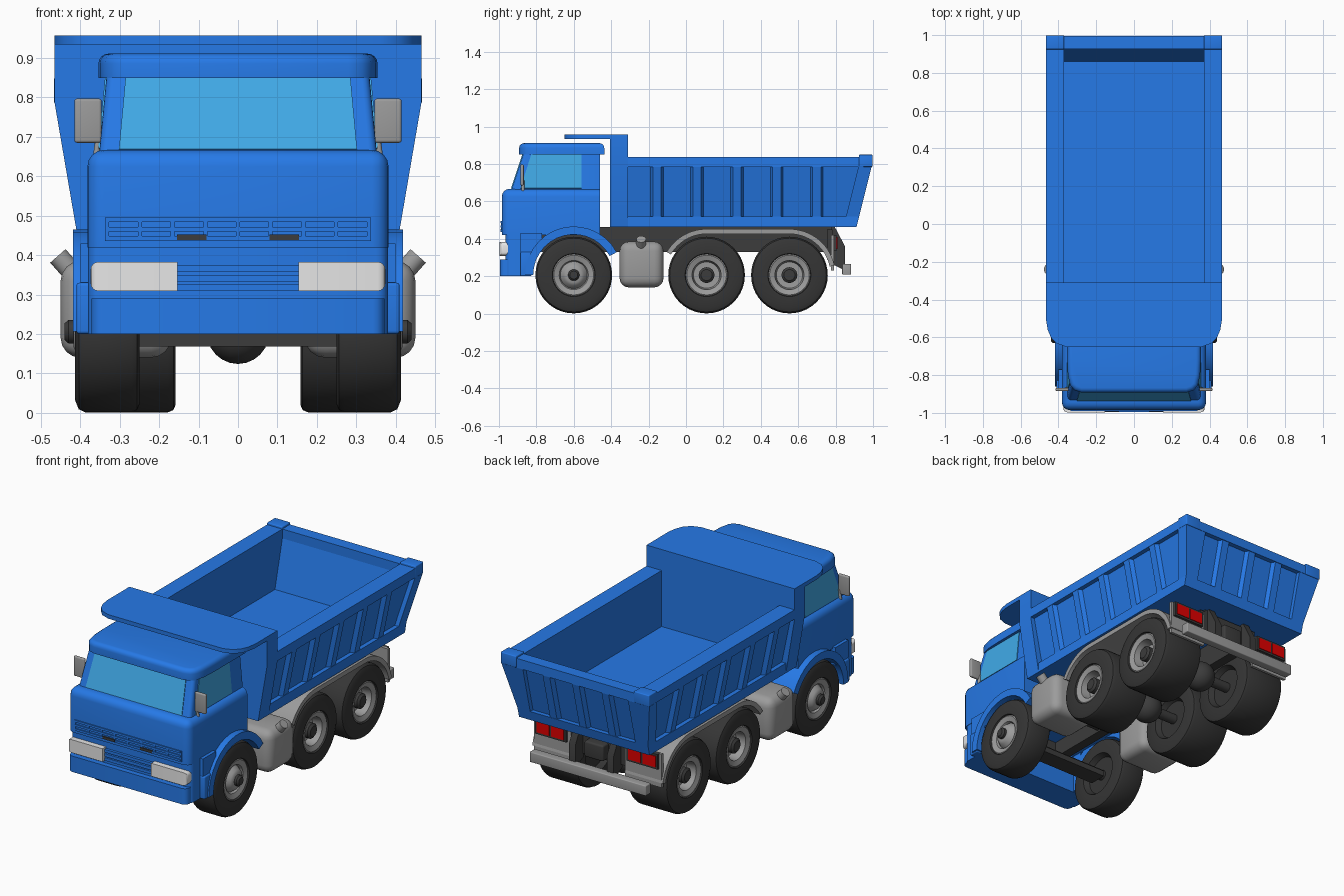
import bpy, bmesh, math
from mathutils import Vector, Matrix

if "Cube" in bpy.data.objects:
    bpy.data.objects.remove(bpy.data.objects["Cube"])


def material(name, r, g, b):
    m = bpy.data.materials.new(name)
    m.use_nodes = True
    m.diffuse_color = (r, g, b, 1)
    m.node_tree.nodes["Principled BSDF"].inputs["Base Color"].default_value = (r, g, b, 1)
    return m


BLUE = material("body blue", 0.02, 0.2, 0.83)
GLASS = material("window glass", 0.052, 0.4, 0.8)
TYRE = material("tyre rubber", 0.036, 0.036, 0.036)
DARK = material("chassis dark grey", 0.045, 0.045, 0.045)
GREY = material("metal grey", 0.33, 0.33, 0.33)
WHITE = material("headlight white", 0.93, 0.93, 0.93)
RED = material("tail light red", 0.75, 0.0, 0.0)


def finish(name, bm, mat):
    bmesh.ops.recalc_face_normals(bm, faces=bm.faces)
    for f in bm.faces:
        f.smooth = True
    for e in bm.edges:
        e.smooth = len(e.link_faces) == 2 and e.calc_face_angle(0) < 0.6
    me = bpy.data.meshes.new(name)
    bm.to_mesh(me)
    bm.free()
    me.materials.append(mat)
    ob = bpy.data.objects.new(name, me)
    bpy.context.collection.objects.link(ob)
    return ob


def hull(name, pts, mat, bevel=0, keep=lambda c: True):
    """Convex solid through the points; edges whose midpoint passes keep are rounded."""
    bm = bmesh.new()
    for p in pts:
        bm.verts.new(p)
    bmesh.ops.convex_hull(bm, input=bm.verts)
    bmesh.ops.dissolve_limit(bm, angle_limit=0.01, verts=bm.verts, edges=bm.edges)
    if bevel:
        es = [e for e in bm.edges if keep((e.verts[0].co + e.verts[1].co) / 2)]
        bmesh.ops.bevel(bm, geom=es, offset=bevel, offset_type='OFFSET', segments=4,
                        profile=0.5, affect='EDGES', clamp_overlap=True)
    return finish(name, bm, mat)


def box(name, x, y, z, mat, bevel=0, keep=lambda c: True):
    return hull(name, [(a, b, c) for a in x for b in y for c in z], mat, bevel, keep)


def front_corner(c):
    """Picks the upright edges at the outer front corners."""
    return abs(c.x) > 0.3 and c.y < -0.96


def prism_x(name, pts, x0, x1, mat):
    """Extrudes a (y, z) outline across x."""
    bm = bmesh.new()
    f = bm.faces.new([bm.verts.new((x0, y, z)) for y, z in pts])
    new = bmesh.ops.extrude_face_region(bm, geom=[f])["geom"]
    bmesh.ops.translate(bm, vec=(x1 - x0, 0, 0),
                        verts=[v for v in new if isinstance(v, bmesh.types.BMVert)])
    return finish(name, bm, mat)


def lathe(name, profile, s, y, z, mat):
    """Spins an (x, radius) profile round an axle line."""
    bm = bmesh.new()
    vs = [bm.verts.new((s * x, y, z + r)) for x, r in profile]
    es = [bm.edges.new(p) for p in zip(vs, vs[1:])]
    bmesh.ops.spin(bm, geom=vs + es, cent=(0, y, z), axis=(1, 0, 0),
                   angle=math.tau, steps=40, use_duplicate=False)
    bmesh.ops.remove_doubles(bm, verts=bm.verts, dist=0.0002)
    return finish(name, bm, mat)


def rod(name, a, b, r, mat):
    a, b = Vector(a), Vector(b)
    bm = bmesh.new()
    rot = (b - a).to_track_quat('Z', 'Y').to_matrix().to_4x4()
    bmesh.ops.create_cone(bm, cap_ends=True, segments=20, radius1=r, radius2=r,
                          depth=(b - a).length, matrix=Matrix.Translation((a + b) / 2) @ rot)
    return finish(name, bm, mat)


def arc(cy, r, a0, a1, n=14):
    angles = [math.radians(a0 + (a1 - a0) * i / n) for i in range(n + 1)]
    return [(cy + r * math.cos(a), AXLE_Z + r * math.sin(a)) for a in angles]


def plate(name, pts, mat, t=0.003):
    """Thin sheet centred on a flat quad."""
    p = [Vector(q) for q in pts]
    n = (p[1] - p[0]).cross(p[2] - p[0]).normalized() * t
    return hull(name, [q + n for q in p] + [q - n for q in p], mat)


AXLE_Z, FRONT_Y, REAR_YS = 0.206, -0.6, (0.11, 0.553)
SILL, PANEL, RAIL, TOP = 0.464, 0.52, 0.785, 0.838

# Cab
box("cab_lower", (-0.382, 0.382), (-0.985, -0.46), (0.42, 0.667), BLUE, 0.042,
    lambda c: c.z > 0.45 and c.y < -0.5)
hull("cab_upper", [(s * x, y, z) for s in (-1, 1) for x, y, z in
     ((0.352, -0.935, 0.66), (0.352, -0.46, 0.66), (0.332, -0.865, 0.87), (0.332, -0.46, 0.87))],
     BLUE, 0.02, lambda c: abs(c.x) > 0.3 and c.y < -0.8)
hull("cab_roof", [(s * x, y, z) for s in (-1, 1) for z in (0.85, 0.911) for x, y in
     ((0.354, -0.437), (0.354, -0.72), (0.35, -0.8), (0.338, -0.855), (0.315, -0.88), (0.28, -0.892))],
     BLUE, 0.025, lambda c: c.z > 0.9)


def screen_y(z):
    return -0.936 + (z - 0.66) / 3


plate("windscreen", [(x, screen_y(z), z) for x, z in
                     ((-0.302, 0.668), (0.302, 0.668), (0.285, 0.853), (-0.285, 0.853))], GLASS)

# Cab front: lower panel, bumper, grilles
box("front_panel", (-0.38, 0.38), (-0.965, -0.83), (0.2, 0.43), BLUE, 0.03, front_corner)
box("front_bumper", (-0.372, 0.372), (-0.995, -0.87), (0.2, 0.29), BLUE, 0.03, front_corner)
box("front_axle_beam", (-0.25, 0.25), (-0.65, -0.55), (0.168, 0.2), DARK)
for z in (0.31, 0.333, 0.357):
    box("lower_grille_slat", (-0.155, 0.155), (-0.98, -0.96), (z, z + 0.017), BLUE)
for z in (0.436, 0.46, 0.484):
    box("grille_slat", (-0.33, 0.33), (-0.991, -0.98), (z, z + 0.012), BLUE)
for i in range(-4, 5):
    box("grille_divider", (i * 0.083 - 0.005, i * 0.083 + 0.005), (-0.989, -0.98), (0.436, 0.496), BLUE)
for s in (-1, 1):
    box("grille_vent", (s * 0.08, s * 0.155), (-0.993, -0.986), (0.438, 0.452), DARK)
    box("headlight", (s * 0.153, s * 0.374), (-0.997, -0.94), (0.309, 0.383), WHITE, 0.02, front_corner)
    plate("side_window", [(s * (0.3525 - (z - 0.66) * 0.095), y, z) for y, z in
                          ((-0.885, 0.67), (-0.56, 0.67), (-0.56, 0.853), (-0.827, 0.853))], GLASS)
    # Front wheel arch and the panels ahead of it
    prism_x("front_wheel_arch", arc(FRONT_Y, 0.26, 180, 28) + arc(FRONT_Y, 0.217, 28, 180),
            s * 0.27, s * 0.418, BLUE)
    box("arch_front_panel", (s * 0.3, s * 0.41), (-0.885, -0.825), (0.2, 0.33), BLUE, 0.008)
    box("arch_upper_panel", (s * 0.27, s * 0.4), (-0.885, -0.77), (0.33, 0.43), BLUE)
    # Mirror
    box("mirror", (s * 0.346, s * 0.415), (-0.885, -0.867), (0.685, 0.797), GREY, 0.007)
    rod("mirror_arm", (s * 0.36, -0.872, 0.65), (s * 0.352, -0.872, 0.71), 0.008, GREY)

# Tipper bed: floor, headboard and canopy


def bed_half(z):
    return 0.41 + 0.055 * (min(max(z, PANEL), RAIL) - PANEL) / (RAIL - PANEL)


def tail(z):
    return 0.912 + (z - SILL) * 0.25


hull("bed_floor", [(s * 0.41, y, z) for s in (-1, 1) for z in (SILL, PANEL)
                   for y in (-0.4, tail(z))], BLUE)
hull("headboard", [(s * bed_half(z), y, z) for s in (-1, 1) for y in (-0.405, -0.31)
                   for z in (SILL, PANEL, RAIL, 0.957)], BLUE)
hull("canopy", [(s * x, y, z) for s in (-1, 1) for z in (0.934, 0.957) for x, y in
     ((0.465, -0.32), (0.465, -0.51), (0.457, -0.56), (0.44, -0.6), (0.41, -0.632), (0.36, -0.65))], BLUE)
for s in (-1, 1):
    hull("side_panel", [(s * x, y, z) for z in (PANEL, RAIL) for x in (0.37, bed_half(z) - 0.025)
                        for y in (-0.32, tail(z) - 0.03)], BLUE)
    box("side_rail", (s * 0.37, s * 0.465), (-0.32, 0.95), (RAIL, TOP), BLUE)
    box("rail_end_cap", (s * 0.37, s * 0.467), (0.925, 0.998), (RAIL, 0.85), BLUE, 0.005)
    hull("rear_corner_post", [(s * x, y, z) for z in (PANEL, RAIL) for x in (0.37, bed_half(z))
                              for y in (tail(z) - 0.07, tail(z))], BLUE)
    hull("tailgate_edge", [(s * x, y, z) for z in (PANEL, RAIL) for x in (0.33, 0.375)
                           for y in (tail(z) - 0.05, tail(z))], BLUE)
    for i in range(5):
        y = -0.155 + i * 0.2135
        hull("side_rib", [(s * (bed_half(z) - d), y + w * k, z) for z in (PANEL, RAIL)
                          for d, w in ((0.028, 0.036), (0.002, 0.022)) for k in (-1, 1)], BLUE)

# Tailgate
hull("tailgate_panel", [(x, tail(z) - d, z) for x in (-0.375, 0.375) for z in (PANEL, RAIL)
                        for d in (0.025, 0.066)], BLUE)
box("tailgate_rail", (-0.37, 0.37), (0.926, 0.994), (RAIL, TOP), BLUE)
for x in (-0.185, 0, 0.185):
    hull("tailgate_rib", [(x + w * k, tail(z) - d, z) for z in (PANEL, RAIL)
                          for d, w in ((0.028, 0.036), (0.002, 0.022)) for k in (-1, 1)], BLUE)

# Chassis and axles
for s in (-1, 1):
    box("chassis_rail", (s * 0.1, s * 0.155), (-0.9, 0.78), (0.33, 0.464), DARK)
for y in (-0.8, -0.4, -0.1, 0.33):
    box("cross_member", (-0.12, 0.12), (y - 0.025, y + 0.025), (0.34, 0.44), DARK)
for y in (FRONT_Y,) + REAR_YS:
    rod("axle", (-0.34, y, AXLE_Z), (0.34, y, AXLE_Z), 0.028, DARK)
for y in REAR_YS:
    lathe("differential", [(-0.08 * math.cos(a), 0.082 * math.sin(a)) for a in
                           [math.pi * i / 12 for i in range(13)]], 1, y, AXLE_Z, DARK)

# Wheels
for s in (-1, 1):
    for y, inner in ((FRONT_Y, 0.25),) + tuple((r, 0.158) for r in REAR_YS):
        out, front = 0.413, y == FRONT_Y
        lathe("tyre", [(inner + 0.03, 0), (inner + 0.03, 0.105), (inner, 0.12), (inner, 0.185),
                       (inner + 0.006, 0.199), (inner + 0.02, 0.205), (out - 0.026, 0.205),
                       (out - 0.009, 0.197), (out, 0.175), (out - 0.002, 0.115),
                       (out - 0.02, 0.108), (out - 0.1, 0.1), (out - 0.1, 0)], s, y, AXLE_Z, TYRE)
        centre = ([(out - 0.03, 0.072), (out - 0.004, 0.055), (out + 0.004, 0.04), (out + 0.004, 0)]
                  if front else [(out - 0.07, 0.07), (out - 0.075, 0)])
        lathe("wheel_rim", [(out - 0.09, 0), (out - 0.09, 0.1), (out - 0.012, 0.114),
                            (out - 0.006, 0.106), (out - 0.016, 0.078)] + centre, s, y, AXLE_Z, GREY)
        tip, r = (out + 0.027, 0.03) if front else (out - 0.015, 0.042)
        lathe("wheel_hub", [(out - 0.08, 0), (out - 0.08, r), (tip - 0.01, r),
                            (tip, r * 0.7), (tip, 0)], s, y, AXLE_Z, DARK)

    # Fuel tank and filler
    box("fuel_tank", (s * 0.17, s * 0.45), (-0.355, -0.12), (0.14, 0.385), GREY, 0.05)
    rod("fuel_filler", (s * 0.41, -0.24, 0.345), (s * 0.457, -0.24, 0.398), 0.026, GREY)

    # Rear mudguard, flap and lights
    a, b = REAR_YS
    prism_x("rear_mudguard", arc(a, 0.246, 150, 90) + arc(b, 0.246, 90, 12)
            + arc(b, 0.22, 12, 90) + arc(a, 0.22, 90, 150), s * 0.17, s * 0.41, GREY)
    box("rear_flap", (s * 0.17, s * 0.4), (0.775, 0.79), (0.23, 0.42), GREY)
    box("tail_light_housing", (s * 0.19, s * 0.385), (0.78, 0.805), (0.335, 0.42), DARK)
    for x in (0.202, 0.294):
        box("tail_light", (s * x, s * (x + 0.08)), (0.802, 0.809), (0.346, 0.409), RED)
    prism_x("bumper_bracket", [(0.77, 0.464), (0.795, 0.464), (0.85, 0.36), (0.85, 0.23),
                               (0.77, 0.27)], s * 0.1, s * 0.14, DARK)

# Rear bumper and tow hitch
box("rear_bumper", (-0.365, 0.365), (0.835, 0.883), (0.208, 0.266), GREY, 0.005)
box("hitch_block", (-0.06, 0.06), (0.76, 0.83), (0.3, 0.39), DARK, 0.01)
box("rear_cross_beam", (-0.19, 0.19), (0.755, 0.782), (0.29, 0.45), DARK)
